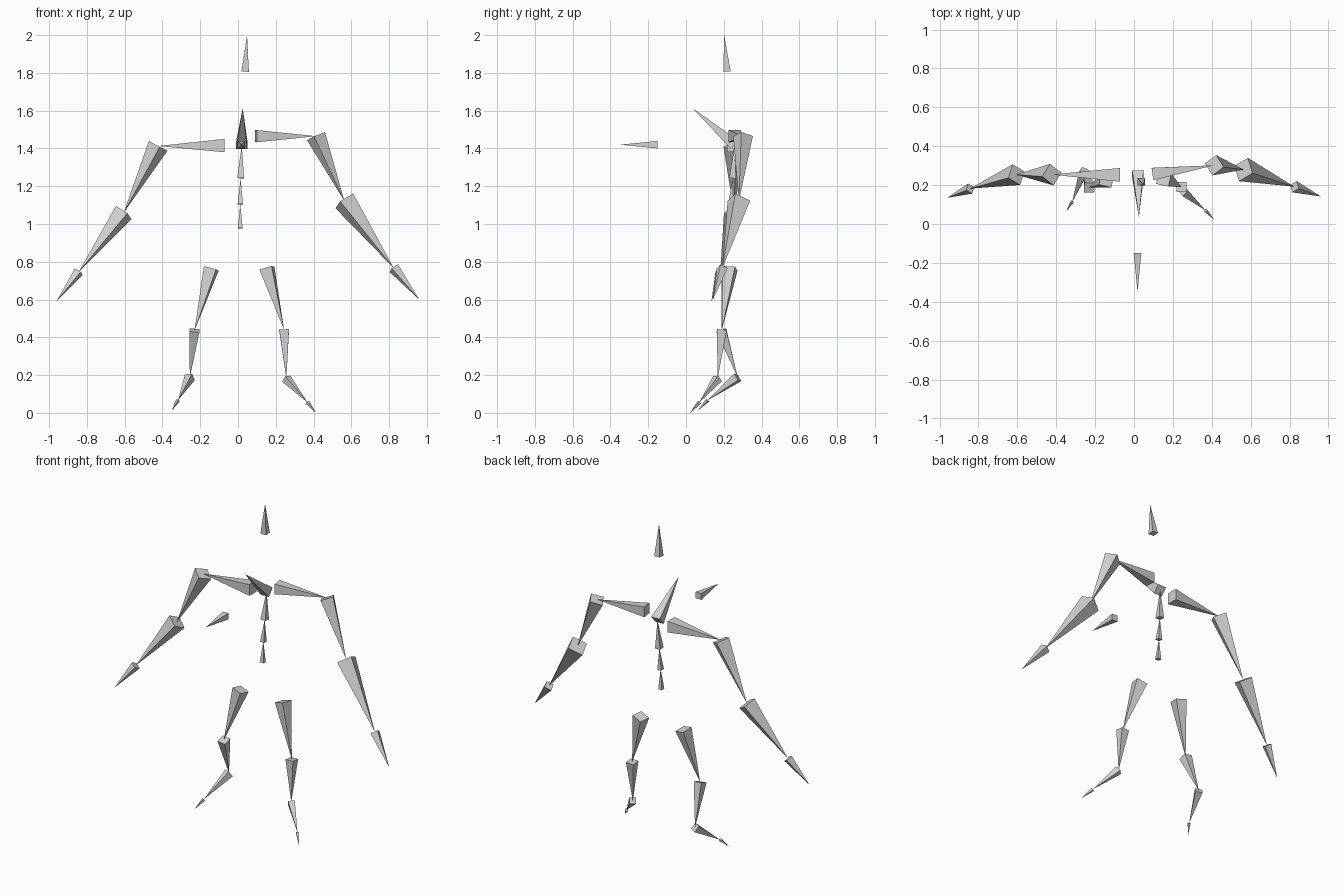
import bpy
import bmesh
from math import sqrt
from mathutils import Vector, Matrix

cube = bpy.data.objects.get("Cube")
if cube:
    bpy.data.objects.remove(cube, do_unlink=True)

# Single plain grey for every bone
GREY = (0.64, 0.64, 0.64, 1.0)
grey = bpy.data.materials.new("bone grey")
grey.use_nodes = True
grey.diffuse_color = GREY
for node in grey.node_tree.nodes:
    if node.type == "BSDF_PRINCIPLED":
        node.inputs["Base Color"].default_value = GREY

WIDTH_RATIO = 0.2  # base width of a bone relative to its length


def add_bone(name, head, tail, corner):
    """Square pyramid from head to tail; corner points towards one base corner."""
    head, tail, corner = Vector(head), Vector(tail), Vector(corner)
    span = tail - head
    length = span.length
    z_axis = span.normalized()
    x_axis = (corner - z_axis * corner.dot(z_axis)).normalized()
    y_axis = z_axis.cross(x_axis)
    frame = Matrix((x_axis, y_axis, z_axis)).transposed().to_4x4()
    frame.translation = (head + tail) / 2

    bm = bmesh.new()
    bmesh.ops.create_cone(bm, cap_ends=True, segments=4, depth=length,
                          radius1=length * WIDTH_RATIO / sqrt(2), radius2=0)
    bmesh.ops.remove_doubles(bm, verts=bm.verts, dist=length * 0.001)
    bmesh.ops.transform(bm, matrix=frame, verts=bm.verts)
    bmesh.ops.recalc_face_normals(bm, faces=bm.faces)
    mesh = bpy.data.meshes.new(name)
    bm.to_mesh(mesh)
    bm.free()
    mesh.materials.append(grey)
    obj = bpy.data.objects.new(name, mesh)
    bpy.context.collection.objects.link(obj)
    return obj


def add_chain(names, joints, corners):
    """Bones joined end to end along a list of joints."""
    for name, head, tail, corner in zip(names, joints, joints[1:], corners):
        add_bone(name, head, tail, corner)


# Spine and the forward-leaning neck
add_chain(["lower_spine", "middle_spine", "upper_spine", "neck"],
          [(0.012, 0.23, 0.978), (0.012, 0.237, 1.105), (0.014, 0.247, 1.243),
           (0.02, 0.257, 1.42), (0.025, 0.036, 1.612)],
          [(1, 1, 0)] * 3 + [(1, 0.65, 0.76)])

# Loose bones above the head and in front of the face
add_bone("head_top", (0.038, 0.217, 1.808), (0.048, 0.202, 2), (1, 1, 0))
add_bone("face_pointer", (0.018, -0.15, 1.42), (0.018, -0.348, 1.42), (1, 0, 1))

# Arms and legs, posed differently on each side
arm_joints = {
    "right": [(-0.072, 0.253, 1.415), (-0.423, 0.254, 1.413), (-0.605, 0.254, 1.06),
              (-0.843, 0.182, 0.747), (-0.96, 0.135, 0.593)],
    "left": [(0.095, 0.257, 1.465), (0.413, 0.302, 1.465), (0.563, 0.28, 1.122),
             (0.825, 0.192, 0.766), (0.96, 0.142, 0.599)],
}
leg_joints = {
    "right": [(-0.142, 0.228, 0.763), (-0.23, 0.187, 0.437), (-0.255, 0.274, 0.188),
              (-0.318, 0.113, 0.066), (-0.35, 0.064, 0.013)],
    "left": [(0.153, 0.233, 0.766), (0.244, 0.19, 0.44), (0.256, 0.167, 0.181),
             (0.368, 0.07, 0.055), (0.413, 0.022, 0)],
}
arm_parts = ["collar_bone", "upper_arm", "forearm", "hand"]
leg_parts = ["thigh", "shin", "foot", "toe"]

for side, sign in (("right", -1), ("left", 1)):
    add_chain([side + "_" + part for part in arm_parts], arm_joints[side],
              [(0, 1, 1), (sign * 0.2, 1, 0), (sign * 0.4, 1, 0), (sign * 0.4, 1, 0)])
    add_chain([side + "_" + part for part in leg_parts], leg_joints[side],
              [(0.8, -1.2, 0), (1, 1, 0), (sign, 0.2, 0.8), (sign, 0.2, 0.8)])
